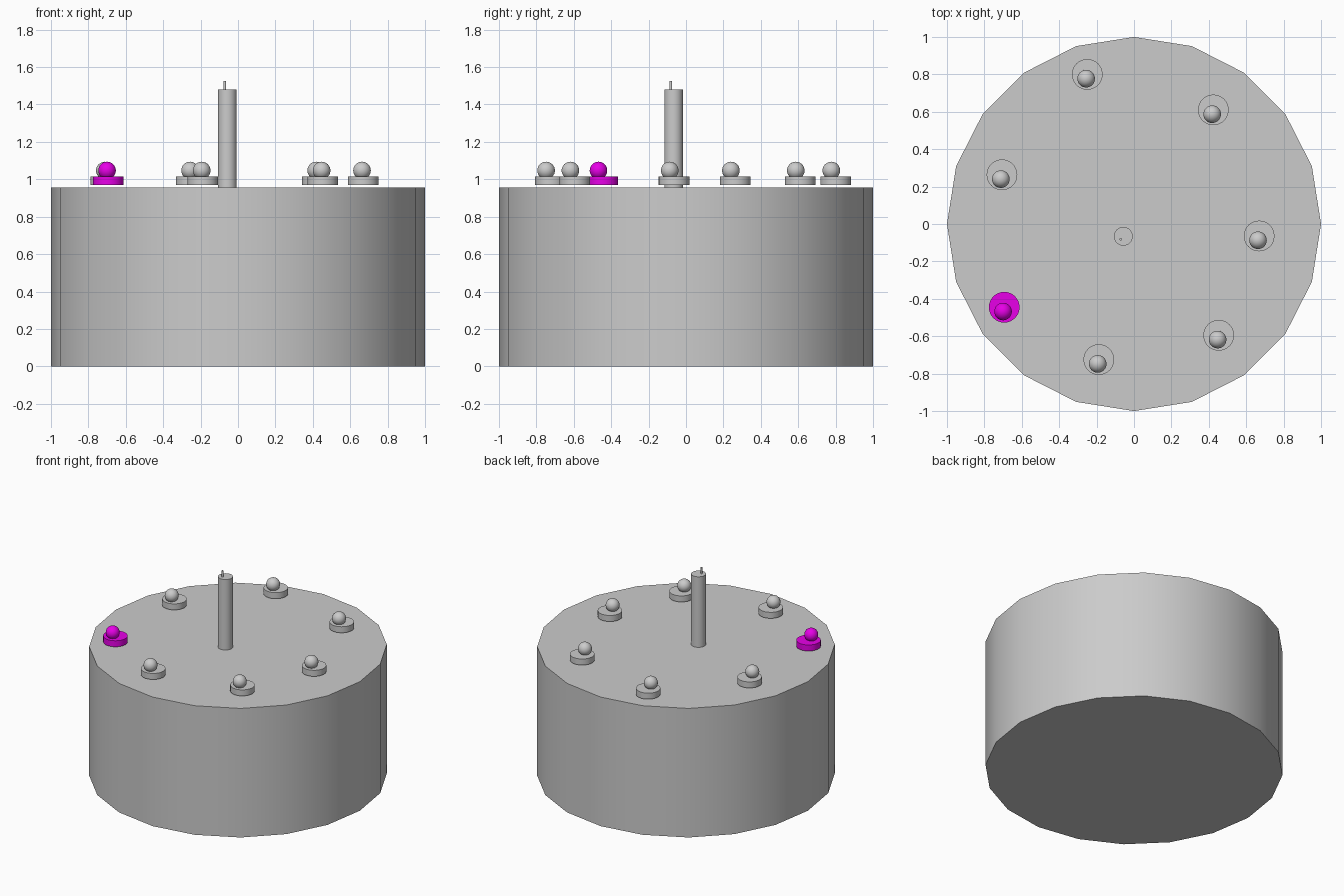
import bpy
from math import radians

if "Cube" in bpy.data.objects:
    bpy.data.objects.remove(bpy.data.objects["Cube"])

pink = bpy.data.materials.new("magenta_icing")
pink.diffuse_color = (0.8, 0.0, 0.8, 1)
pink.use_nodes = True
pink.node_tree.nodes["Principled BSDF"].inputs["Base Color"].default_value = pink.diffuse_color


def finish(name, mat=None):
    ob = bpy.context.object
    ob.name = name
    bpy.ops.object.shade_smooth_by_angle(angle=radians(40))
    if mat:
        ob.data.materials.append(mat)
    return ob


def cylinder(name, x, y, z0, z1, r, sides=32, mat=None, turn=0):
    bpy.ops.mesh.primitive_cylinder_add(vertices=sides, radius=r, depth=z1 - z0,
                                        location=(x, y, (z0 + z1) / 2),
                                        rotation=(0, 0, radians(turn)))
    return finish(name, mat)


def ball(name, x, y, z, r, mat=None):
    bpy.ops.mesh.primitive_uv_sphere_add(segments=32, ring_count=16, radius=r,
                                         location=(x, y, z))
    return finish(name, mat)


# Cake body: 20 sides, closed top and bottom
cylinder("cake_body", 0, 0, 0, 0.957, 1.0, sides=20)

# Candle and its off-centre wick
cylinder("candle", -0.057, -0.066, 0.957, 1.48, 0.05)
cylinder("wick", -0.071, -0.081, 1.478, 1.525, 0.007, sides=12)

# Icing rosettes: a flat disc with a cherry set slightly off its centre
spots = [(-0.25, 0.80), (0.424, 0.61), (-0.706, 0.263), (0.669, -0.064),
         (-0.694, -0.445), (-0.188, -0.725), (0.453, -0.595)]
for i, (x, y) in enumerate(spots):
    mat = pink if i == 4 else None
    cylinder(f"icing_disc_{i + 1}", x, y, 0.97, 1.015, 0.082, mat=mat)
    ball(f"cherry_{i + 1}", x - 0.006, y - 0.023, 1.047, 0.047, mat)
